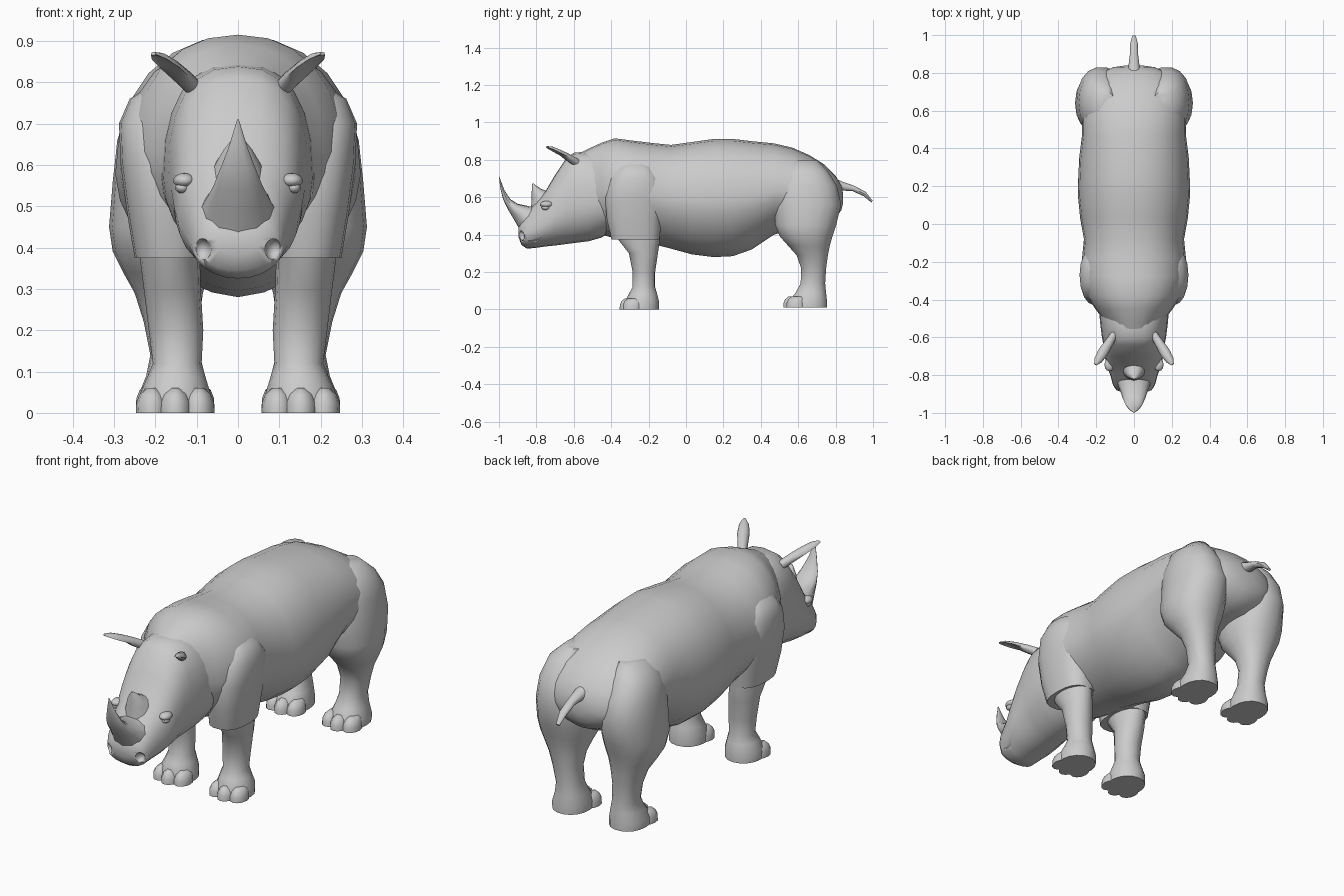
import bpy, bmesh, math
from mathutils import Vector

skin = bpy.data.materials.new("grey skin")
skin.diffuse_color = (0.6, 0.6, 0.6, 1)


def finish(bm, name, angle=50):
    bmesh.ops.recalc_face_normals(bm, faces=bm.faces)
    me = bpy.data.meshes.new(name)
    bm.to_mesh(me)
    bm.free()
    me.materials.append(skin)
    ob = bpy.data.objects.new(name, me)
    bpy.context.collection.objects.link(ob)
    bpy.ops.object.select_all(action='DESELECT')
    ob.select_set(True)
    bpy.context.view_layer.objects.active = ob
    bpy.ops.object.shade_smooth_by_angle(angle=math.radians(angle))
    return ob


def skin_rings(rings, name, angle=50):
    bm = bmesh.new()
    vs = [[bm.verts.new(p) for p in r] for r in rings]
    n = len(vs[0])
    for a, b in zip(vs, vs[1:]):
        for i in range(n):
            bm.faces.new((a[i], a[(i + 1) % n], b[(i + 1) % n], b[i]))
    bm.faces.new(vs[0])
    bm.faces.new(vs[-1])
    return finish(bm, name, angle)


def loft(name, sections, side=1, mid=0.5, n=20, e0=2.0, e1=2.0, angle=50):
    """Each section: start (y, z), end (y, z), half width, centre x."""
    rings = []
    for y0, z0, y1, z1, rx, cx in sections:
        a, b = Vector((0, y0, z0)), Vector((0, y1, z1))
        m = a.lerp(b, mid)
        ring = []
        for i in range(n):
            t = 2 * math.pi * i / n
            c, s = math.cos(t), math.sin(t)
            e = 2 / (e1 if s > 0 else e0)
            x = math.copysign(abs(c) ** e, c) * rx
            p = m + ((b if s > 0 else a) - m) * abs(s) ** e
            ring.append(((cx + x) * side, p.y, p.z))
        rings.append(ring)
    return skin_rings(rings, name, angle)


def ball(name, centre, size, angle=50):
    bm = bmesh.new()
    bmesh.ops.create_uvsphere(bm, u_segments=12, v_segments=8, radius=1)
    for v in bm.verts:
        v.co = Vector(a * b + c for a, b, c in zip(v.co, size, centre))
    return finish(bm, name, angle)


# body: y, bottom, top, half width
trunk = [(-.60, .48, .82, .11), (-.52, .43, .86, .15), (-.45, .40, .892, .205),
         (-.38, .38, .915, .25), (-.28, .36, .902, .278), (-.18, .35, .89, .275),
         (-.08, .325, .88, .265), (.03, .295, .895, .285), (.15, .28, .912, .297),
         (.25, .285, .912, .295), (.35, .32, .9, .29), (.47, .40, .888, .275),
         (.57, .43, .865, .275), (.66, .45, .825, .265), (.74, .46, .775, .235),
         (.80, .49, .715, .18), (.83, .53, .665, .11), (.84, .57, .62, .04)]
loft("body", [(y, b, y, t, w, 0) for y, b, t, w in trunk],
     mid=.47, n=24, e0=1.75, e1=2.2)

# head: same layout
skull = [(-.38, .43, .80, .18), (-.45, .385, .83, .185), (-.52, .365, .845, .18),
         (-.60, .355, .838, .17), (-.64, .35, .81, .162), (-.70, .342, .72, .155),
         (-.75, .337, .635, .145), (-.80, .33, .575, .125), (-.85, .325, .52, .112),
         (-.88, .345, .475, .095), (-.895, .385, .44, .05)]
head = loft("head", [(y, b, y, t, w, 0) for y, b, t, w in skull],
            mid=.42, n=24, e0=2, e1=2.5)

# nostrils and mouth corners cut into the head
for s in (1, -1):
    for c, size in (((.088 * s, -.892, .395), (.024, .035, .028)),
                    ((.118 * s, -.815, .368), (.025, .055, .006))):
        cutter = ball("cutter", c, size)
        cutter.hide_render = True
        m = head.modifiers.new("cut", 'BOOLEAN')
        m.operation, m.object, m.solver = 'DIFFERENCE', cutter, 'EXACT'
        bpy.context.view_layer.objects.active = head
        bpy.ops.object.modifier_apply(modifier=m.name)
        bpy.data.objects.remove(cutter)

# horns
loft("front_horn", [(-.885, .42, -.76, .55, .095, 0), (-.925, .49, -.83, .55, .075, 0),
                    (-.955, .54, -.90, .565, .058, 0), (-.978, .59, -.94, .59, .043, 0),
                    (-.993, .65, -.972, .64, .022, 0), (-1, .71, -.998, .71, .002, 0)],
     n=12)
loft("rear_horn", [(-.83, .53, -.70, .63, .065, 0), (-.825, .59, -.74, .632, .05, 0),
                   (-.825, .63, -.775, .645, .034, 0), (-.822, .672, -.815, .673, .006, 0)],
     n=12)

# tail
loft("tail", [(.78, .63, .78, .71, .04, 0), (.83, .635, .835, .685, .03, 0),
              (.89, .632, .90, .662, .022, 0), (.95, .605, .96, .63, .02, 0),
              (.99, .572, .998, .582, .01, 0)], n=10)


def leg_sections(rows):
    return [(y0, z, y1, z, (x1 - x0) / 2, (x0 + x1) / 2) for z, y0, y1, x0, x1 in rows]


# limbs: z, front y, back y, inner x, outer x
shoulder = [(.375, -.40, -.14, .08, .25), (.48, -.425, -.13, .08, .268),
            (.60, -.435, -.115, .08, .284), (.70, -.41, -.13, .08, .288),
            (.76, -.37, -.17, .08, .262), (.80, -.33, -.22, .1, .2)]
fore = [(.45, -.37, -.14, .09, .24), (.37, -.36, -.14, .092, .237),
        (.30, -.305, -.15, .09, .228), (.20, -.285, -.165, .084, .216),
        (.12, -.285, -.165, .088, .206), (.085, -.305, -.155, .078, .22),
        (.045, -.325, -.145, .066, .238), (0, -.33, -.145, .066, .238)]
hind = [(.80, .56, .70, .1, .2), (.74, .51, .76, .08, .265), (.66, .475, .81, .06, .292),
        (.56, .47, .832, .04, .303), (.45, .475, .805, .04, .312), (.39, .50, .785, .05, .303),
        (.34, .545, .77, .07, .278), (.29, .59, .76, .085, .25), (.22, .615, .75, .095, .228),
        (.14, .612, .745, .092, .212), (.09, .585, .75, .08, .222),
        (.045, .55, .755, .068, .24), (.01, .545, .755, .068, .24)]

for s, tag in ((1, "right"), (-1, "left")):
    loft(tag + "_shoulder", leg_sections(shoulder), s, n=18, e0=2.5, e1=2.5)
    loft(tag + "_front_leg", leg_sections(fore), s, n=16)
    loft(tag + "_rear_leg", leg_sections(hind), s, n=18, e0=2.2, e1=2.2)
    # three rounded toes on each foot
    for part, y, z in (("front", -.305, 0), ("rear", .57, .01)):
        for i, (dx, dy) in enumerate(((-.056, .012), (0, -.005), (.056, .012))):
            loft(f"{tag}_{part}_toe_{i + 1}",
                 [(y + dy - r * 1.15, z + h, y + dy + .06, z + h, r, .152 + dx)
                  for h, r in ((0, .039), (.025, .038), (.045, .03), (.06, .014))],
                 s, n=12)
    # brow and eye bulge
    ball(tag + "_brow", (.13 * s, -.745, .562), (.027, .035, .018))
    ball(tag + "_eye", (.135 * s, -.75, .545), (.017, .022, .014))
    # cupped ear, hollow on the forward underside
    base, tip = Vector((.105, -.585, .785)), Vector((.205, -.745, .868))
    d = (tip - base).normalized()
    u = d.cross(Vector((0, 0, 1))).normalized()
    v = u.cross(d)
    rings = []
    for f, ru, rv, cup in ((0, .02, .022, 1), (.3, .024, .024, .6), (.6, .028, .022, -.3),
                           (.85, .022, .017, -.3), (1, .007, .006, .5)):
        ring = []
        for i in range(12):
            t = 2 * math.pi * i / 12
            h = math.sin(t) * rv * (1 if math.sin(t) > 0 else cup)
            p = base.lerp(tip, f) + u * math.cos(t) * ru + v * h
            ring.append((p.x * s, p.y, p.z))
        rings.append(ring)
    skin_rings(rings, tag + "_ear")
